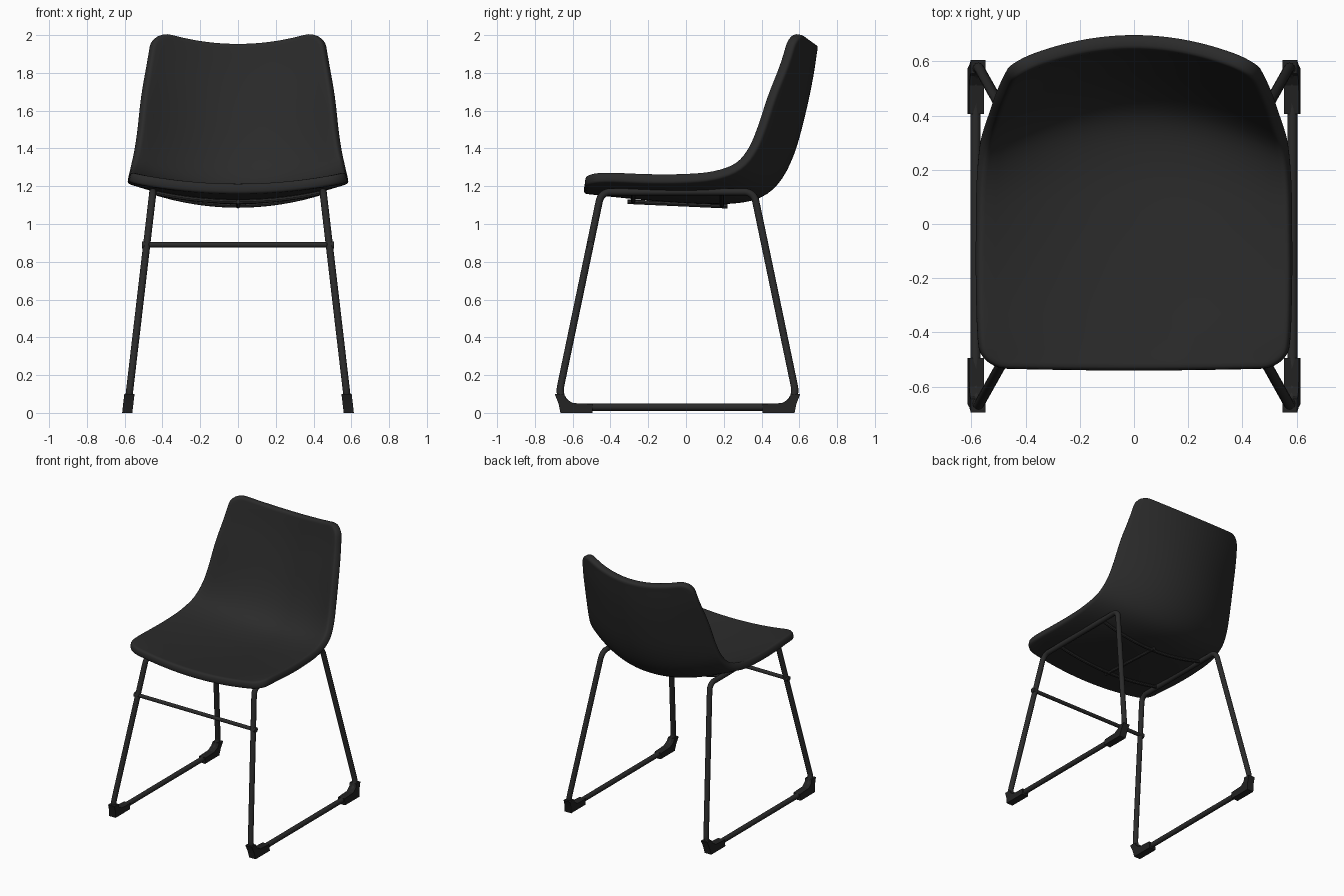
import bpy, bmesh, math
from mathutils import Vector

if "Cube" in bpy.data.objects:
    bpy.data.objects.remove(bpy.data.objects["Cube"])


def material(name, v):
    m = bpy.data.materials.new(name)
    m.diffuse_color = (v, v, v, 1)
    m.use_nodes = True
    m.node_tree.nodes["Principled BSDF"].inputs["Base Color"].default_value = m.diffuse_color
    return m


SEAT = material("charcoal seat", 0.0235)
METAL = material("black metal", 0.0235)
RUBBER = material("black rubber", 0.016)


def finish(bm, name, mat, angle=40):
    bmesh.ops.recalc_face_normals(bm, faces=bm.faces)
    me = bpy.data.meshes.new(name)
    bm.to_mesh(me)
    bm.free()
    me.materials.append(mat)
    ob = bpy.data.objects.new(name, me)
    bpy.context.collection.objects.link(ob)
    bpy.ops.object.select_all(action='DESELECT')
    ob.select_set(True)
    bpy.context.view_layer.objects.active = ob
    bpy.ops.object.shade_smooth_by_angle(angle=math.radians(angle))
    return ob


def tube(name, pts, r, closed=False, sides=12):
    """Round tube swept along a path."""
    pts = [Vector(p) for p in pts]
    n = len(pts)
    bm = bmesh.new()
    rings = []
    ref = (pts[1] - pts[0]).cross(pts[n // 2] - pts[0])
    ref = ref.normalized() if ref.length > 1e-5 else Vector((0.1, 0.3, 1))
    for i, p in enumerate(pts):
        a = pts[(i - 1) % n] if closed or i else p
        b = pts[(i + 1) % n] if closed or i < n - 1 else p
        t = (b - a).normalized()
        side = t.cross(ref).normalized()
        up = side.cross(t)
        rings.append([bm.verts.new(p + r * (side * math.cos(k * math.tau / sides)
                                            + up * math.sin(k * math.tau / sides)))
                      for k in range(sides)])
    for i in range(n if closed else n - 1):
        A, B = rings[i], rings[(i + 1) % n]
        for k in range(sides):
            m = (k + 1) % sides
            bm.faces.new((A[k], A[m], B[m], B[k]))
    if not closed:
        bm.faces.new(rings[0])
        bm.faces.new(rings[-1])
    return finish(bm, name, METAL)


def fillet(corners, radii, steps=8):
    """Round the corners of a closed polygon with arcs."""
    out = []
    n = len(corners)
    for i, r in enumerate(radii):
        p = Vector(corners[i])
        a = (Vector(corners[i - 1]) - p).normalized()
        b = (Vector(corners[(i + 1) % n]) - p).normalized()
        half = a.angle(b) / 2
        c = p + (a + b).normalized() * (r / math.sin(half))
        s, e = p + a * (r / math.tan(half)) - c, p + b * (r / math.tan(half)) - c
        for k in range(steps + 1):
            d = s.lerp(e, k / steps)
            out.append(c + d.normalized() * r)
    return out


# Seat shell: centre line (y, z), side rim (y, z) and half width, front to top
ROWS = [Vector(r) for r in (
    (-.515, 1.213, -.510, 1.266, .537), (-.40, 1.20, -.40, 1.270, .548),
    (-.20, 1.18, -.20, 1.262, .552), (0, 1.165, -.02, 1.262, .550),
    (.20, 1.16, .14, 1.275, .545), (.36, 1.185, .26, 1.315, .530),
    (.455, 1.26, .33, 1.39, .510), (.525, 1.40, .38, 1.50, .492),
    (.580, 1.60, .44, 1.68, .472), (.618, 1.78, .505, 1.85, .445),
    (.642, 1.935, .550, 2.005, .420))]
THICK, CORNER, COLS = 0.055, 0.07, 28


def row_at(t):
    n = len(ROWS) - 1
    i = min(int(t), n - 1)
    f = t - i
    p1, p2 = ROWS[i], ROWS[i + 1]
    p0 = ROWS[i - 1] if i else 2 * p1 - p2
    p3 = ROWS[i + 2] if i + 2 <= n else 2 * p2 - p1
    return 0.5 * (2 * p1 + (p2 - p0) * f + (2 * p0 - 5 * p1 + 4 * p2 - p3) * f * f
                  + (3 * p1 - p0 - 3 * p2 + p3) * f ** 3)


def seat_shell():
    last = len(ROWS) - 1
    arc = [math.radians(15 * k) for k in range(7)]
    ts = [(CORNER * (1 - math.cos(a)) / .12, CORNER * (1 - math.sin(a))) for a in arc]
    end = [(last - CORNER * (1 - math.cos(a)) / .16, i) for a, (_, i) in zip(arc, ts)][::-1]
    lo, hi = ts[-1][0], end[0][0]
    ts += [(lo + (hi - lo) * k / 34, 0) for k in range(1, 34)] + end
    bm = bmesh.new()
    top = []
    for t, inset in ts:
        yc, zc, ye, ze, w = row_at(t)
        us = [(2 * j / COLS - 1) * (1 - inset / w) for j in range(COLS + 1)]
        top.append([bm.verts.new((w * u, yc + (ye - yc) * u * u,
                                  zc + (ze - zc) * u * u)) for u in us])
    R = len(top)
    for i in range(R - 1):
        for j in range(COLS):
            bm.faces.new((top[i][j], top[i][j + 1], top[i + 1][j + 1], top[i + 1][j]))
    bm.normal_update()
    nrm = {v: v.normal.copy() for row in top for v in row}
    low = {v: bm.verts.new(v.co - n * THICK) for v, n in nrm.items()}
    for f in list(bm.faces):
        bm.faces.new([low[v] for v in reversed(f.verts)])
    # rounded rim around the border
    loop = (top[0][:-1] + [r[-1] for r in top[:-1]] + top[-1][:0:-1]
            + [r[0] for r in top[:0:-1]])
    strips = []
    for k, v in enumerate(loop):
        n = nrm[v]
        out = (loop[(k + 1) % len(loop)].co - loop[k - 1].co).cross(n).normalized()
        mid = v.co - n * THICK / 2
        strip = [v]
        for s in range(1, 8):
            a = math.pi * s / 8
            c = math.copysign(abs(math.cos(a)) ** .7, math.cos(a))
            strip.append(bm.verts.new(mid + n * c * THICK / 2 + out * .022 * math.sin(a) ** .7))
        strips.append(strip + [low[v]])
    for k, A in enumerate(strips):
        B = strips[(k + 1) % len(strips)]
        for s in range(8):
            bm.faces.new((A[s], A[s + 1], B[s + 1], B[s]))
    finish(bm, "seat_shell", SEAT, 60)


seat_shell()


# Sled frames lean outward towards the floor
def lean(z):
    return 0.45 + (1.175 - z) * 0.117


MID = -0.045  # frame is symmetric about this y
loop2d = fillet([(-.449, 1.17), (-.687, .03), (.597, .03), (.359, 1.17)],
                [.06, .09, .09, .06])
foot2d = [(-.665, 0), (-.495, 0), (-.495, .047), (-.60, .052), (-.635, .075),
          (-.645, .10), (-.695, .10), (-.675, .05)]
for s, side in ((1, "right"), (-1, "left")):
    tube(side + "_sled_frame", [(s * lean(p.y), p.x, p.y) for p in loop2d], .019, True)
    # rubber feet on the floor corners
    for end in ("front", "back"):
        prof = [(y if end == "front" else 2 * MID - y, z) for y, z in foot2d]
        bm = bmesh.new()
        A, B = [[bm.verts.new((s * (lean(z) + d), y, z)) for y, z in prof]
                for d in (-.028, .026)]
        bm.faces.new(A)
        bm.faces.new(B)
        for k in range(len(A)):
            m = (k + 1) % len(A)
            bm.faces.new((A[k], A[m], B[m], B[k]))
        finish(bm, f"{side}_{end}_foot", RUBBER, 30)
    # collar where the stretcher meets the leg
    tube(side + "_stretcher_collar", [(s * .475, -.507, .89), (s * .508, -.507, .89)], .019)

# Front stretcher between the legs
tube("front_stretcher", [(-.49, -.507, .89), (.49, -.507, .89)], .014)

# Bowed supports under the seat, joined by a centre bar
for name, y, z in (("front_seat_support", -.28, 1.118), ("back_seat_support", .19, 1.098)):
    tube(name, [(.45 * u, y, z + (1.168 - z) * u * u)
                for u in (k / 8 - 1 for k in range(17))], .012, sides=8)
tube("centre_seat_bar", [(0, -.31, 1.118), (0, .22, 1.094)], .012, sides=8)
